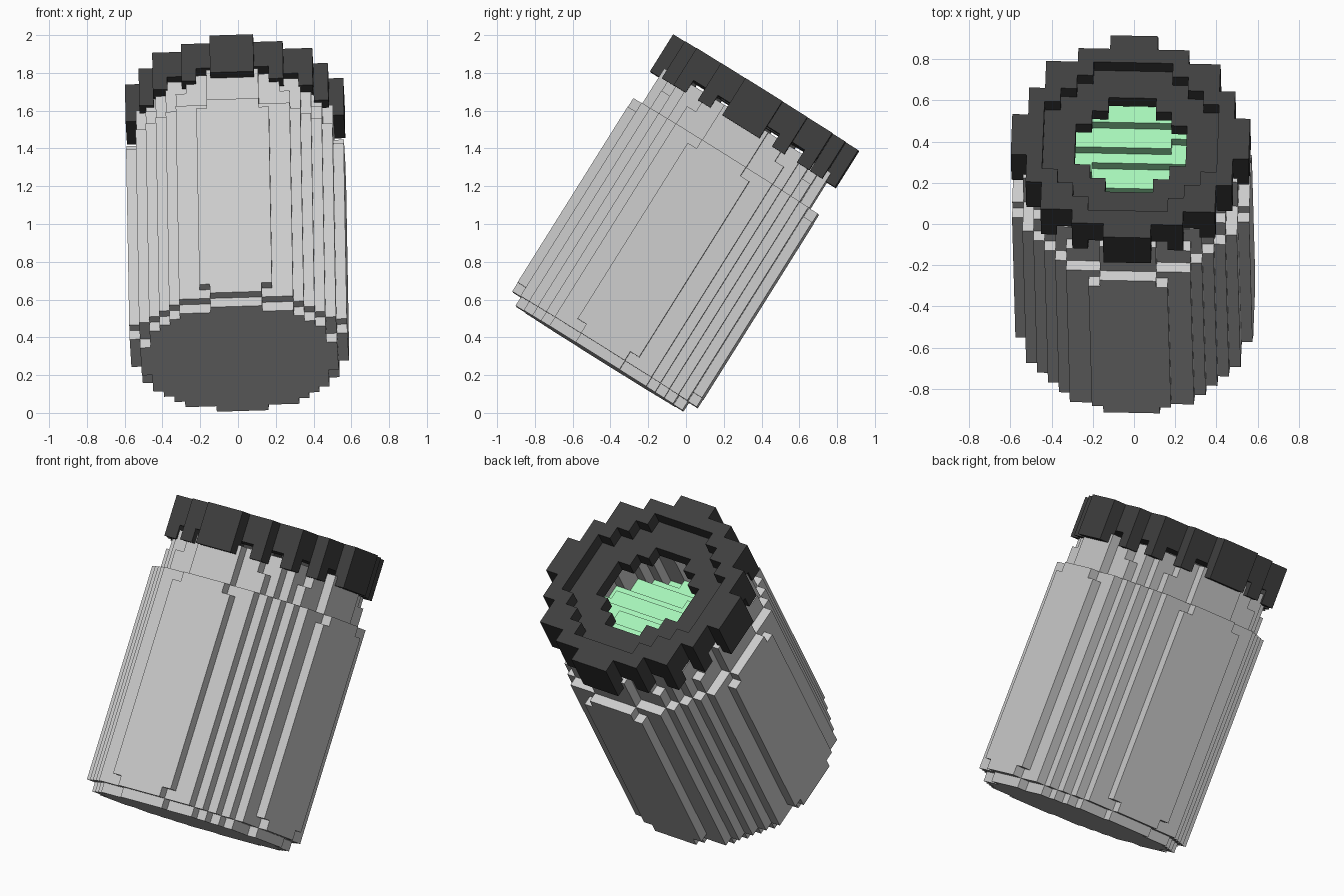
import bpy, bmesh
from mathutils import Matrix, Vector

if "Cube" in bpy.data.objects:
    bpy.data.objects.remove(bpy.data.objects["Cube"])

# Tilted local frame of the jar (axis leans towards +y, slight twist)
Z = Vector((-0.015, 0.531, 0.847)).normalized()
X = Vector((1, -0.02, 0.03))
X = (X - Z * X.dot(Z)).normalized()
Y = Z.cross(X)
FRAME = Matrix.Translation((0.008, -0.458, 0.287)) @ Matrix((X, Y, Z)).transposed().to_4x4()

# Six cube sides: outward direction and corner loop
SIDES = [((1, 0, 0), [(1, 0, 0), (1, 1, 0), (1, 1, 1), (1, 0, 1)]),
         ((-1, 0, 0), [(0, 0, 0), (0, 0, 1), (0, 1, 1), (0, 1, 0)]),
         ((0, 1, 0), [(0, 1, 0), (0, 1, 1), (1, 1, 1), (1, 1, 0)]),
         ((0, -1, 0), [(0, 0, 0), (1, 0, 0), (1, 0, 1), (0, 0, 1)]),
         ((0, 0, 1), [(0, 0, 1), (1, 0, 1), (1, 1, 1), (0, 1, 1)]),
         ((0, 0, -1), [(0, 0, 0), (0, 1, 0), (1, 1, 0), (1, 0, 0)])]


def voxel_object(name, half, layers, size, base, inside, color=None):
    """Skin the grid cells chosen by inside(i, j, k)."""
    span = range(-half, half + 1)
    cells = {(i, j, k) for i in span for j in span for k in range(layers) if inside(i, j, k)}
    bm = bmesh.new()
    verts = {}

    def vert(p):
        if p not in verts:
            verts[p] = bm.verts.new(FRAME @ Vector(((p[0] - .5) * size, (p[1] - .5) * size,
                                                    base + p[2] * size)))
        return verts[p]

    for c in cells:
        for d, loop in SIDES:
            if tuple(a + b for a, b in zip(c, d)) not in cells:
                bm.faces.new([vert(tuple(a + b for a, b in zip(c, q))) for q in loop])
    mesh = bpy.data.meshes.new(name)
    bm.to_mesh(mesh)
    bm.free()
    obj = bpy.data.objects.new(name, mesh)
    bpy.context.collection.objects.link(obj)
    if color:
        mat = bpy.data.materials.new(name)
        mat.diffuse_color = (*color, 1)
        mat.use_nodes = True
        mat.node_tree.nodes["Principled BSDF"].inputs["Base Color"].default_value = mat.diffuse_color
        mesh.materials.append(mat)
    return obj


CELL, LID_CELL = 0.0549, 0.0771
INNER = 57


# Jar: chamfered foot, straight body, shoulder and neck, hollow inside
def jar(i, j, k):
    if k == 0 or 23 <= k <= 24:
        outer = 89
    elif k in (1, 22):
        outer = 106
    elif k > 24:
        outer = 85
    else:
        outer = 110
    r = i * i + j * j
    return r <= outer and (k < 2 or r > INNER)


# Liquid: fills the jar up to a level world plane, giving terraces
def liquid(i, j, k):
    centre = FRAME @ Vector((i * CELL, j * CELL, (k + .5) * CELL))
    return k >= 2 and i * i + j * j <= INNER and centre.z < 1.42


# Lid: skirt ring, pierced plate, raised rim
def lid(i, j, k):
    r = i * i + j * j
    return (43, 12, 29)[k] < r <= 51


voxel_object("jar", 10, 27, CELL, 0.0, jar)
voxel_object("liquid", 10, 27, CELL, 0.0, liquid, (0.38, 0.9, 0.48))
voxel_object("lid", 7, 3, LID_CELL, 1.43, lid, (0.05, 0.05, 0.05))
